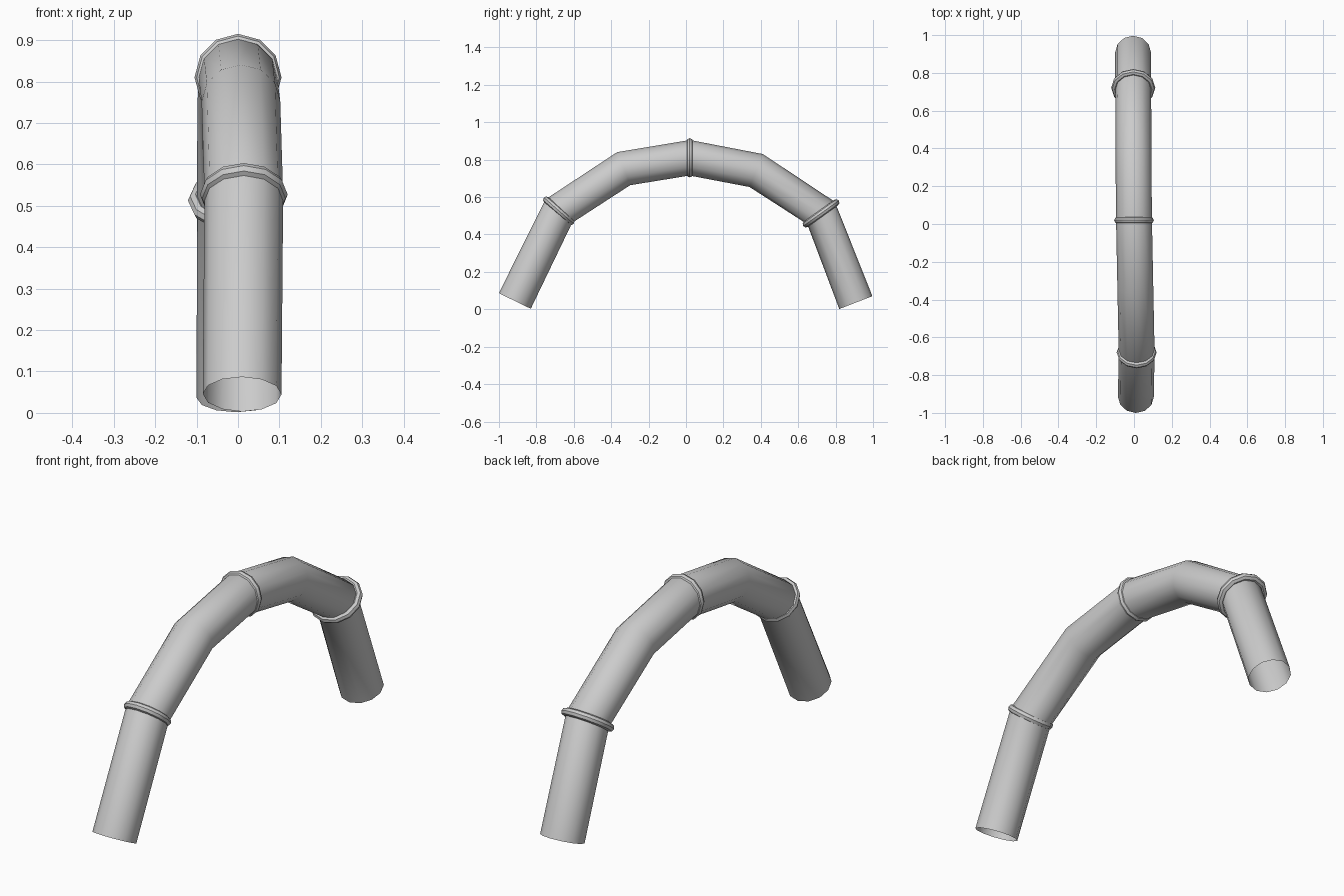
import bpy, bmesh
from math import sin, cos, pi, radians
from mathutils import Vector

if "Cube" in bpy.data.objects:
    bpy.data.objects.remove(bpy.data.objects["Cube"])

X = Vector((1, 0, 0))
SIDES = 12


def finish(name, bm):
    mesh = bpy.data.meshes.new(name)
    bmesh.ops.recalc_face_normals(bm, faces=bm.faces)
    bm.to_mesh(mesh)
    bm.free()
    ob = bpy.data.objects.new(name, mesh)
    bpy.context.collection.objects.link(ob)
    bpy.ops.object.select_all(action='DESELECT')
    ob.select_set(True)
    bpy.context.view_layer.objects.active = ob
    bpy.ops.object.shade_smooth_by_angle(angle=radians(40))
    return ob


def bridge(bm, a, b):
    n = len(a)
    for i in range(n):
        bm.faces.new((a[i], a[(i + 1) % n], b[(i + 1) % n], b[i]))


def circle(centre, normal, radius, shift=0.0):
    # points of a circle facing along the normal, vertex at the outer side
    u = X - normal * X.dot(normal)
    u.normalize()
    w = u.cross(normal)
    return [centre + normal * shift + radius * (u * cos(2 * pi * i / SIDES) + w * sin(2 * pi * i / SIDES))
            for i in range(SIDES)]


# Bent pipe: open tube swept along the arch
path = [Vector(p) for p in [
    (0.010, -0.915, 0.045), (0.014, -0.68, 0.525), (0.007, -0.333, 0.752),
    (0.000, 0.020, 0.810), (-0.003, 0.375, 0.742), (-0.004, 0.722, 0.515),
    (-0.005, 0.908, 0.036)]]
bm = bmesh.new()
prev = None
for i, p in enumerate(path):
    t = Vector()
    if i > 0:
        t += (p - path[i - 1]).normalized()
    if i < len(path) - 1:
        t += (path[i + 1] - p).normalized()
    ring = [bm.verts.new(v) for v in circle(p, t.normalized(), 0.095)]
    if prev:
        bridge(bm, prev, ring)
    prev = ring
finish("bent_pipe", bm)


# Collars: rounded rings around the pipe joints
def collar(name, centre, normal, major, minor=0.018, segs=8):
    bm = bmesh.new()
    loops = []
    for k in range(segs):
        a = 2 * pi * k / segs
        pts = circle(Vector(centre), Vector(normal).normalized(), major + minor * cos(a), minor * sin(a))
        loops.append([bm.verts.new(v) for v in pts])
    for k in range(segs):
        bridge(bm, loops[k], loops[(k + 1) % segs])
    finish(name, bm)


collar("front_collar", (0.014, -0.68, 0.527), (0, 0.66, 0.75), 0.088)
collar("middle_collar", (0.0, 0.020, 0.810), (0, 1, 0), 0.087)
collar("back_collar", (-0.004, 0.722, 0.513), (0, 0.58, -0.81), 0.099)
